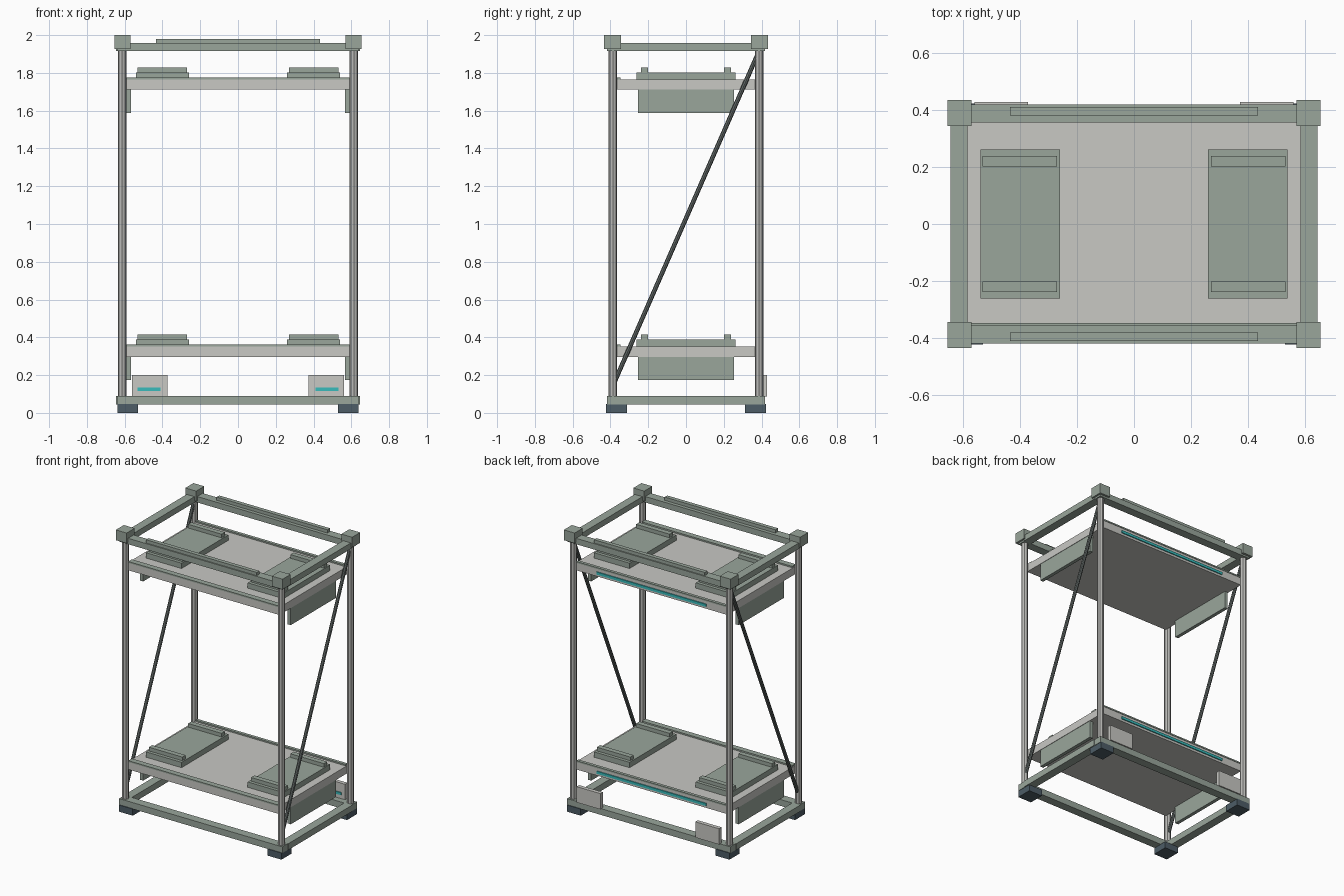
import bpy
from math import pi
from mathutils import Vector

if "Cube" in bpy.data.objects:
    bpy.data.objects.remove(bpy.data.objects["Cube"])


def material(name, rgb):
    m = bpy.data.materials.new(name)
    m.use_nodes = True
    m.diffuse_color = (*rgb, 1)
    m.node_tree.nodes["Principled BSDF"].inputs["Base Color"].default_value = (*rgb, 1)
    return m


GREEN = material("sage green", (0.32, 0.38, 0.33))
GREY = material("light grey", (0.58, 0.58, 0.55))
METAL = material("post metal", (0.50, 0.50, 0.48))
STEEL = material("brace steel", (0.13, 0.15, 0.145))
SLATE = material("slate foot", (0.075, 0.11, 0.135))
CYAN = material("cyan strip", (0.04, 0.50, 0.50))


def box(name, mat, x, y, z):
    """Box from (min, max) pairs."""
    mesh = bpy.data.meshes.new(name)
    verts = [(a, b, c) for a in x for b in y for c in z]
    faces = [(0, 1, 3, 2), (4, 6, 7, 5), (0, 4, 5, 1),
             (2, 3, 7, 6), (0, 2, 6, 4), (1, 5, 7, 3)]
    mesh.from_pydata(verts, [], faces)
    mesh.materials.append(mat)
    ob = bpy.data.objects.new(name, mesh)
    bpy.context.collection.objects.link(ob)
    return ob


def span(side, a, b):
    """Range mirrored to the given side of the centre."""
    return tuple(sorted((side * a, side * b)))


def rod(name, mat, start, end, radius):
    start, end = Vector(start), Vector(end)
    d = end - start
    bpy.ops.mesh.primitive_cylinder_add(vertices=8, radius=radius, depth=d.length,
                                        location=(start + end) / 2)
    ob = bpy.context.object
    ob.name = name
    ob.rotation_euler = d.to_track_quat("Z", "Y").to_euler()
    ob.data.materials.append(mat)
    return ob


# Corners: post, cap block and foot
for sx, h in ((1, "left"), (-1, "right")):
    for sy, d in ((-1, "front"), (1, "back")):
        tag = f"{d}_{h}"
        rod(f"post_{tag}", METAL, (sx * 0.613, sy * 0.387, 0.07),
            (sx * 0.613, sy * 0.387, 1.94), 0.0225)
        box(f"corner_block_{tag}", GREEN, span(sx, 0.57, 0.655),
            span(sy, 0.345, 0.435), (1.927, 2.0))
        box(f"foot_{tag}", SLATE, span(sx, 0.53, 0.638), span(sy, 0.312, 0.424), (0, 0.047))

# Top and bottom frames
for level, z in (("top", (1.915, 1.957)), ("bottom", (0.045, 0.09))):
    for s, d, h in ((-1, "front", "right"), (1, "back", "left")):
        box(f"{level}_beam_{d}", GREEN, (-0.641, 0.641), span(s, 0.357, 0.419), z)
        box(f"{level}_beam_{h}", GREEN, span(s, 0.584, 0.645), (-0.357, 0.357), z)

# Handrails on the top beams
for s, d in ((-1, "front"), (1, "back")):
    box(f"top_rail_{d}", GREEN, (-0.435, 0.435), span(s, 0.382, 0.411), (1.957, 1.98))

# Shelves with lips, side brackets, trays and light strips
for level, z in (("lower", 0.297), ("upper", 1.711)):
    top = z + 0.054
    box(f"{level}_shelf", GREY, (-0.595, 0.595), (-0.385, 0.385), (z, top))
    box(f"{level}_front_lip", GREEN, (-0.59, 0.59), (-0.388, -0.348), (top, top + 0.01))
    box(f"{level}_back_lip", GREEN, (-0.59, 0.59), (0.366, 0.388), (top, top + 0.01))
    box(f"{level}_light_strip", CYAN, (-0.43, 0.43), (0.385, 0.392), (z + 0.016, z + 0.034))
    for s, h in ((1, "left"), (-1, "right")):
        box(f"{level}_bracket_{h}", GREEN, span(s, 0.567, 0.592), (-0.254, 0.254),
            (z - 0.123, z))
        box(f"{level}_tray_{h}", GREEN, span(s, 0.26, 0.54), (-0.262, 0.262),
            (top, top + 0.038))
        for sy, d in ((-1, "front"), (1, "back")):
            box(f"{level}_tray_ridge_{d}_{h}", GREEN, span(s, 0.27, 0.533),
                span(sy, 0.202, 0.239), (top + 0.038, top + 0.064))

# Diagonal braces and rear panels with inner light bars
for s, h in ((1, "left"), (-1, "right")):
    rod(f"brace_{h}", STEEL, (s * 0.613, -0.38, 0.16), (s * 0.613, 0.38, 1.90), 0.012)
    box(f"rear_panel_{h}", GREY, span(s, 0.373, 0.56), (0.4, 0.428), (0.088, 0.2))
    box(f"rear_panel_light_{h}", CYAN, span(s, 0.41, 0.532), (0.394, 0.4), (0.117, 0.135))
